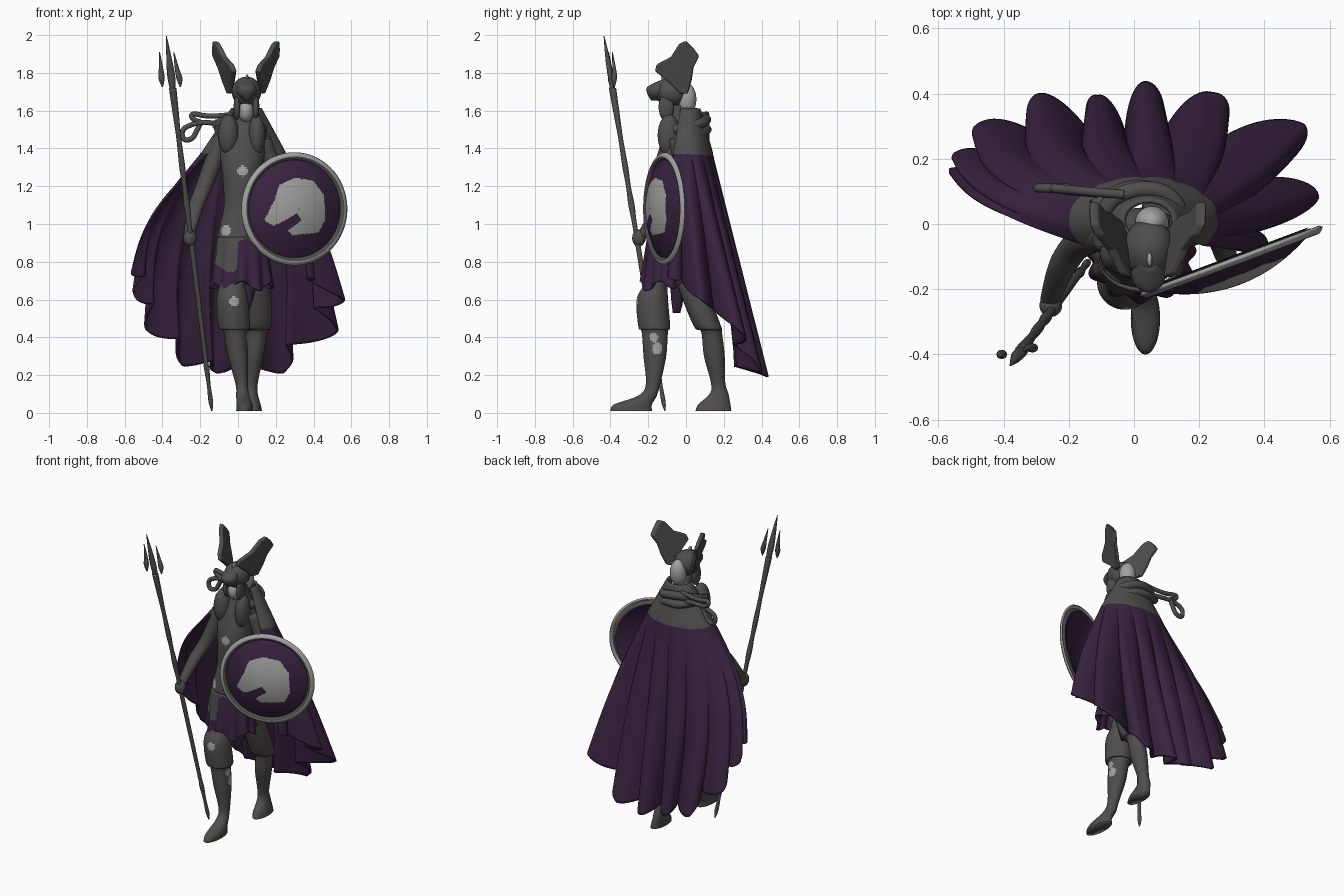
import bpy, bmesh, math
from math import sin, cos, pi, radians
from mathutils import Vector

if "Cube" in bpy.data.objects:
    bpy.data.objects.remove(bpy.data.objects["Cube"])


def material(name, c):
    m = bpy.data.materials.new(name)
    m.diffuse_color = (*c, 1)
    m.use_nodes = True
    m.node_tree.nodes["Principled BSDF"].inputs["Base Color"].default_value = m.diffuse_color
    return m


CHAR = material("charcoal", (0.08, 0.076, 0.072))
PURP = material("deep purple", (0.04, 0.0165, 0.051))
PALE = material("pale grey", (0.36, 0.36, 0.35))


def finish(name, bm, mats, smooth=True):
    bmesh.ops.recalc_face_normals(bm, faces=bm.faces)
    me = bpy.data.meshes.new(name)
    bm.to_mesh(me)
    bm.free()
    for m in mats:
        me.materials.append(m)
    for p in me.polygons:
        p.use_smooth = smooth
    ob = bpy.data.objects.new(name, me)
    bpy.context.collection.objects.link(ob)
    return ob


def grid(name, f, nu, nv, mats, closed=True, caps=False):
    """Sheet or tube from a function f(u, v), u around and v along."""
    bm = bmesh.new()
    rows = [[bm.verts.new(f(i / nu, j / nv)) for i in range(nu if closed else nu + 1)]
            for j in range(nv + 1)]
    for a, b in zip(rows, rows[1:]):
        for i in range(nu):
            k = (i + 1) % len(a)
            bm.faces.new((a[i], a[k], b[k], b[i]))
    if caps:
        bm.faces.new(rows[0])
        bm.faces.new(rows[-1])
    return finish(name, bm, mats)


def spline(rings, v):
    n = len(rings) - 1
    i = min(int(v * n), n - 1)
    t = v * n - i
    p = [rings[max(0, min(n, k))] for k in (i - 1, i, i + 1, i + 2)]
    return [b + 0.5 * t * (c - a + t * (2 * a - 5 * b + 4 * c - d + t * (3 * (b - c) + d - a)))
            for a, b, c, d in zip(*p)]


def loft(name, rings, mats=(CHAR,), nu=28, sub=5):
    """Rings are (x, y, z, rx, ry), stacked upwards."""
    def f(u, v):
        x, y, z, rx, ry = spline(rings, v)
        return x + rx * cos(2 * pi * u), y + ry * sin(2 * pi * u), z
    return grid(name, f, nu, sub * (len(rings) - 1), mats, caps=True)


def ball(name, c, r, mat=CHAR):
    bm = bmesh.new()
    bmesh.ops.create_uvsphere(bm, u_segments=28, v_segments=16, radius=1)
    for v in bm.verts:
        v.co = Vector([a * b + d for a, b, d in zip(v.co, r, c)])
    return finish(name, bm, [mat])


def tube(name, pts, r, mat=CHAR):
    cu = bpy.data.curves.new(name, 'CURVE')
    cu.dimensions, cu.bevel_depth, cu.bevel_resolution = '3D', r, 3
    cu.use_fill_caps = True
    s = cu.splines.new('NURBS')
    s.points.add(len(pts) - 1)
    for p, q in zip(s.points, pts):
        p.co = (*q, 1)
    s.use_endpoint_u, s.order_u = True, 3
    cu.materials.append(mat)
    ob = bpy.data.objects.new(name, cu)
    bpy.context.collection.objects.link(ob)


def paint(ob, index, rule):
    for p in ob.data.polygons:
        if rule(p.center):
            p.material_index = index


def solidify(ob, t):
    m = ob.modifiers.new("thickness", 'SOLIDIFY')
    m.thickness, m.offset = t, 0


def near(*spots):
    return lambda c: any((c - Vector(s[:3])).length < s[3] for s in spots)


# Body, legs and arms
torso = loft("torso", [(.01, -.1, .8, .125, .095), (.01, -.1, .95, .115, .09), (.015, -.09, 1.1, .09, .08),
                       (.02, -.07, 1.28, .105, .1), (.025, -.04, 1.44, .125, .09),
                       (.04, -.03, 1.55, .06, .06), (.045, -.05, 1.63, .045, .045)], (CHAR, PALE), 90, 16)
paint(torso, 1, near((.025, -.17, 1.28, .028), (-.07, -.17, .97, .032)))
front_leg = loft("front_leg", [(.035, -.29, .01, .045, .11), (.035, -.28, .045, .042, .1),
                               (.025, -.205, .09, .035, .05), (.02, -.175, .15, .033, .038),
                               (0, -.165, .3, .053, .06), (-.015, -.165, .43, .062, .07),
                               (-.02, -.168, .455, .084, .084), (-.03, -.178, .6, .083, .083),
                               (-.03, -.155, .69, .066, .062), (-.02, -.1, .82, .07, .07)], (CHAR, PALE), 60, 12)
paint(front_leg, 1, near((-.02, -.26, .59, .025), (.055, -.15, .34, .03), (.055, -.17, .4, .025)))
loft("back_leg", [(.085, .145, .01, .042, .095), (.08, .15, .045, .04, .085), (.07, .175, .1, .035, .05),
                  (.07, .17, .16, .035, .038), (.085, .15, .3, .05, .055), (.1, .135, .43, .055, .055),
                  (.1, .115, .455, .076, .072), (.1, .05, .62, .075, .075), (.08, -.03, .85, .07, .07)])
loft("spear_arm", [(-.262, -.245, .9, .025, .025), (-.255, -.22, .96, .03, .03), (-.22, -.13, 1.1, .042, .042),
                   (-.18, -.07, 1.2, .045, .045), (-.13, -.04, 1.33, .05, .05), (-.08, -.03, 1.47, .045, .055)])
ball("spear_hand", (-.255, -.25, .925), (.035, .035, .045))
loft("shield_arm", [(.28, -.09, 1.07, .035, .035), (.26, -.03, 1.15, .045, .045),
                    (.2, -.01, 1.27, .05, .05), (.13, -.03, 1.45, .05, .06)])
for x, r in ((-.05, .055), (.1, .045)):
    ball("chest_flap", (x, -.09, 1.47), (r, .06, .11))

# Tunic skirt with pleats, ragged hem
def skirt(u, v):
    a = 2 * pi * u
    k = 1 + .08 * v * sin(11 * a)
    return (.02 + (.125 + .03 * v) * k * cos(a), -.1 + (.1 + .03 * v) * k * sin(a),
            .93 - v * (.26 + .025 * sin(5 * a) - .04 * sin(a) * (sin(a) > 0)))
sk = grid("tunic_skirt", skirt, 150, 30, (PURP, CHAR))
paint(sk, 1, lambda c: c.z > (.9 if c.x > .0 or c.y > -.08 else .765) + .02 * sin(40 * c.x))
solidify(sk, .012)
loft("skirt_tail", [(.04, -.05, .53, .015, .02), (.05, -.045, .62, .035, .035), (.06, -.04, .8, .05, .05)], (PURP,))

# Cape: neck and shoulder mantle, then deep folds; each lobe is (hem angle, hem radius, hem height, valley depth)
LOBES = [(-14, .38, .72, .2), (8, .56, .6, .26), (30, .6, .42, .32), (59, .47, .21, .42), (85, .435, .19, .44),
         (106, .4, .21, .4), (127, .49, .25, .26), (149, .575, .44, .2), (159, .595, .62, .15), (164, .585, .74, .1)]
def cape(u, v):
    n = len(LOBES) - 1
    i = min(int(u * n), n - 1)
    p = u * n - i
    deg, R, hem, depth = [a + (b - a) * p for a, b in zip(LOBES[i], LOBES[i + 1])]
    fold = abs(cos(pi * p)) ** .75
    top, th = radians(-35 + 250 * u), radians(deg)
    if v < .16:
        s = v / .16
        return (.045 - .015 * s + (.075 + .14 * s) * cos(top), .01 + (.06 + .065 * s) * sin(top), 1.61 - .23 * s)
    t = (v - .16) / .84
    k = 1 - depth * min(1, .35 * t ** .5 + .65 * t) * (1 - fold)
    left = max(0, -cos(th))
    x0, y0 = .03 + .215 * cos(top), .01 + .125 * sin(top)
    g = sin(pi * t)
    x = (x0 + (R * cos(th) - x0) * t) * k - g * .09 * left + g * .03 * max(0, cos(th))
    y = (y0 + (R * sin(th) - y0) * t) * k
    w = 1 + .012 * t * sin(70 * u)
    return x * w, y * w, 1.38 + (hem + .05 * (1 - fold) - 1.38) * t
cp = grid("cape", cape, 225, 75, (PURP, CHAR), closed=False)
paint(cp, 1, lambda c: c.z > 1.37)
solidify(cp, .014)

# Rolled scarf behind the neck, and the hooked fitting at the shoulder
tube("scarf_roll", [(-.1, -.06, 1.5), (-.1, .06, 1.55), (.0, .11, 1.56), (.1, .1, 1.54), (.15, .03, 1.52), (.12, -.06, 1.5)], .027)
tube("scarf_lower", [(-.12, .05, 1.53), (-.04, .11, 1.5), (.07, .11, 1.5), (.14, .06, 1.47)], .026)
tube("hook_upper", [(-.03, .09, 1.58), (-.15, .1, 1.565), (-.25, .11, 1.59), (-.24, .11, 1.55), (-.2, .11, 1.54)], .014)
tube("hook_ring", [(-.05, .09, 1.53), (-.18, .1, 1.54), (-.24, .11, 1.53), (-.3, .11, 1.5), (-.29, .11, 1.44),
                   (-.24, .11, 1.45), (-.22, .11, 1.49), (-.2, .11, 1.53)], .014)

# Head and winged helmet
ball("face", (.042, -.09, 1.6), (.042, .052, .06), PALE)
ball("hair", (.055, .005, 1.66), (.052, .05, .085), PALE)
ball("helmet", (.045, -.075, 1.7), (.078, .09, .08))
loft("helmet_brow", [(.045, -.15, 1.655, .012, .035), (.045, -.15, 1.69, .05, .055),
                     (.045, -.145, 1.725, .05, .06), (.045, -.11, 1.76, .03, .03)])
for s in (-1, 1):
    ball("cheek_guard", (.045 + s * .05, -.105, 1.62), (.018, .04, .07))
    profile = [(-.03, 1.69), (-.09, 1.75), (-.165, 1.81), (-.155, 1.845), (-.08, 1.885), (-.035, 1.955),
               (0, 1.97), (.04, 1.93), (.07, 1.89), (.04, 1.83), (.03, 1.76), (.01, 1.69)]
    bm = bmesh.new()
    sides = [[bm.verts.new((.042 + s * (.068 + .28 * (z - 1.7) + .35 * (y + .06) + d), y, z))
              for y, z in profile] for d in (-.015, .015)]
    for f in sides:
        bm.faces.new(f)
    for i in range(len(profile)):
        j = i - 1
        bm.faces.new((sides[0][i], sides[0][j], sides[1][j], sides[1][i]))
    wing = finish("helmet_wing", bm, [CHAR], False)
    b = wing.modifiers.new("soft", 'BEVEL')
    b.width, b.segments = .009, 3
ball("helmet_finial", (.048, -.11, 1.775), (.008, .022, .018), PALE)

# Three-pronged spear
def on_spear(z, r, q=None):
    k = z / 2
    return (-.137 - .243 * k, -.11 - .325 * k, z, r, q or r)
loft("spear_shaft", [on_spear(z, r) for z, r in ((.01, .003), (.06, .012), (.15, .01), (.25, .015), (.3, .012),
     (.8, .014), (1.0, .013), (1.1, .017), (1.2, .013), (1.3, .016), (1.45, .013), (1.6, .017), (1.72, .02))], nu=14)
loft("spear_blade", [on_spear(1.7, .014), on_spear(1.78, .021, .015), on_spear(1.88, .014, .012), on_spear(1.995, .002)], nu=14)
for x0, x1, y in ((-.4, -.415, -.4), (-.305, -.34, -.38)):
    loft("spear_prong", [(x0, y, 1.725, .003, .003), (x0 - .005, y, 1.77, .016, .014),
                         ((x0 + x1) / 2, y, 1.82, .012, .01), (x1, y - .01, 1.91, .002, .002)], nu=12)

# Domed round shield, turned outward, with rim and pale emblem
ANG, R0 = radians(20.5), .295
def shield(u, v):
    r, a = R0 * v, 2 * pi * u
    h = .075 * (1 - (v / .88) ** 2) if v < .88 else .014 * sin(pi * (v - .88) / .12)
    x = r * cos(a)
    return (.297 + x * cos(ANG) + h * sin(ANG), -.11 + x * sin(ANG) - h * cos(ANG), 1.08 + r * sin(a))
PATCH = [(-.62, -.2), (-.45, .15), (-.35, .42), (-.05, .55), (.3, .5), (.5, .25), (.52, -.2), (.4, -.42),
         (-.1, -.47), (-.2, -.38), (.05, -.2), (-.05, -.08), (-.25, -.2), (-.45, -.3)]
def local(c):
    return ((c.x - .297) * cos(ANG) + (c.y + .11) * sin(ANG)) / R0, (c.z - 1.08) / R0
def in_patch(c):
    x, z = local(c)
    hit = False
    for (x1, z1), (x2, z2) in zip(PATCH, PATCH[1:] + PATCH[:1]):
        if (z1 > z) != (z2 > z) and x < x1 + (z - z1) * (x2 - x1) / (z2 - z1):
            hit = not hit
    return hit
sh = grid("shield", shield, 160, 66, (PURP, PALE, CHAR))
paint(sh, 1, in_patch)
paint(sh, 2, lambda c: math.hypot(*local(c)) > .875)
paint(sh, 1, lambda c: math.hypot(*local(c)) > .94)
solidify(sh, .012)
def backing(u, v):
    p = Vector(shield(u, v * .87))
    return p + Vector((-sin(ANG), cos(ANG), 0)) * .012
grid("shield_lining", backing, 64, 16, (PURP,))
